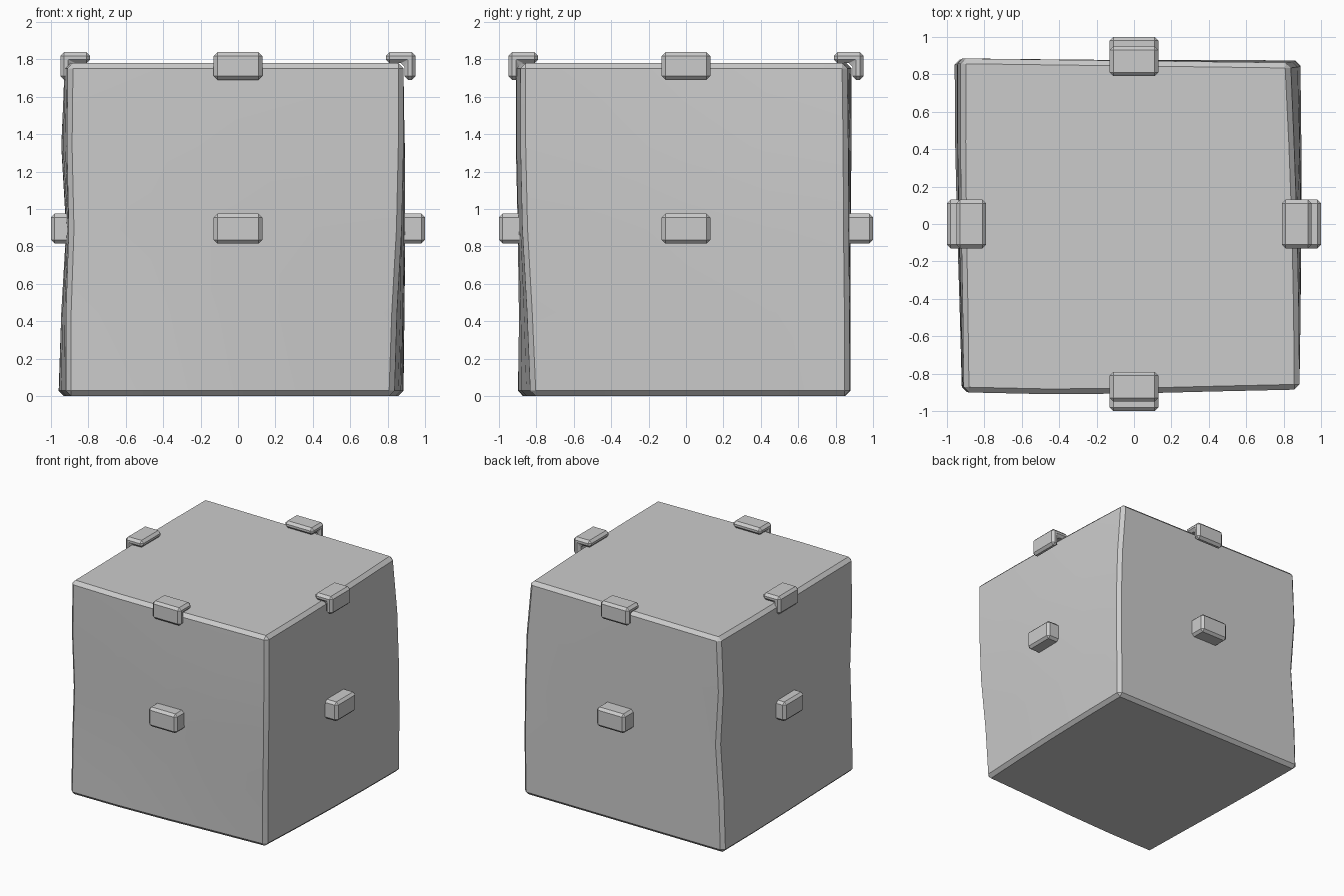
import bpy, bmesh, math
from mathutils import Matrix, Vector

if "Cube" in bpy.data.objects:
    bpy.data.objects.remove(bpy.data.objects["Cube"])

H = 1.78


def finish(bm, name):
    bmesh.ops.recalc_face_normals(bm, faces=bm.faces)
    me = bpy.data.meshes.new(name)
    bm.to_mesh(me)
    bm.free()
    ob = bpy.data.objects.new(name, me)
    bpy.context.collection.objects.link(ob)
    return ob


# Uneven block: corner edge profiles (x, y) at five heights
FL = [(-.92, -.90), (-.92, -.89), (-.905, -.89), (-.915, -.90), (-.91, -.90)]
FR = [(.835, -.83), (.85, -.85), (.875, -.875), (.885, -.885), (.885, -.885)]
BR = [(.885, .875), (.89, .875), (.89, .87), (.875, .868), (.835, .862)]
BL = [(-.96, .88), (-.945, .88), (-.915, .88), (-.945, .885), (-.925, .885)]

bm = bmesh.new()
bmesh.ops.create_cube(bm, size=2)
bmesh.ops.subdivide_edges(bm, edges=bm.edges[:], cuts=3, use_grid_fill=True)
outer = lambda v: {(i, round(v.co[i])) for i in range(3) if abs(v.co[i]) > .99}
border = [e for e in bm.edges if len(outer(e.verts[0]) & outer(e.verts[1])) == 2]
for v in bm.verts:
    x, y, z = v.co
    k = round((z + 1) * 2)
    u, w = (x + 1) / 2, (y + 1) / 2
    a, b, c, d = (Vector(p[k]) for p in (FL, FR, BR, BL))
    p = a.lerp(b, u).lerp(d.lerp(c, u), w)
    # gentle bulges of the front, right and left faces
    if y < -.99:
        p.y -= .02 * math.sin(math.pi * u) * (1.2 - u)
    if x > .99:
        p.x += .012 * math.sin(math.pi * w)
    if x < -.99:
        p.x -= .012 * math.sin(math.pi * w) * w
    v.co = (p.x, p.y, k * H / 4)
bmesh.ops.bevel(bm, geom=border, offset=.028, segments=1, affect='EDGES', profile=.5)
block = finish(bm, "uneven_block")
bpy.context.view_layer.objects.active = block
block.select_set(True)
bpy.ops.object.shade_smooth_by_angle(angle=math.radians(25))


def extruded(name, profile, angle, bevel):
    """Extrude a (y, z) profile across the clip width, then turn it to its side."""
    bm = bmesh.new()
    f = bm.faces.new([bm.verts.new((-.13, y, z)) for y, z in profile])
    r = bmesh.ops.extrude_face_region(bm, geom=[f])
    bmesh.ops.translate(bm, vec=(.26, 0, 0),
                        verts=[g for g in r['geom'] if isinstance(g, bmesh.types.BMVert)])
    bmesh.ops.recalc_face_normals(bm, faces=bm.faces)
    bmesh.ops.bevel(bm, geom=bm.edges[:], offset=bevel, segments=1,
                    affect='EDGES', profile=.5)
    bmesh.ops.rotate(bm, verts=bm.verts, cent=(0, 0, 0),
                     matrix=Matrix.Rotation(angle, 3, 'Z'))
    return finish(bm, name)


PEG = [(-1, .815), (-.83, .815), (-.83, .975), (-1, .975)]
CLIP = [(-.95, 1.69), (-.89, 1.69), (-.89, 1.78), (-.79, 1.78),
        (-.79, 1.838), (-.95, 1.838)]
for i, side in enumerate(("front", "right", "back", "left")):
    extruded(side + "_peg", PEG, i * math.pi / 2, .02)
    extruded(side + "_top_clip", CLIP, i * math.pi / 2, .02)
